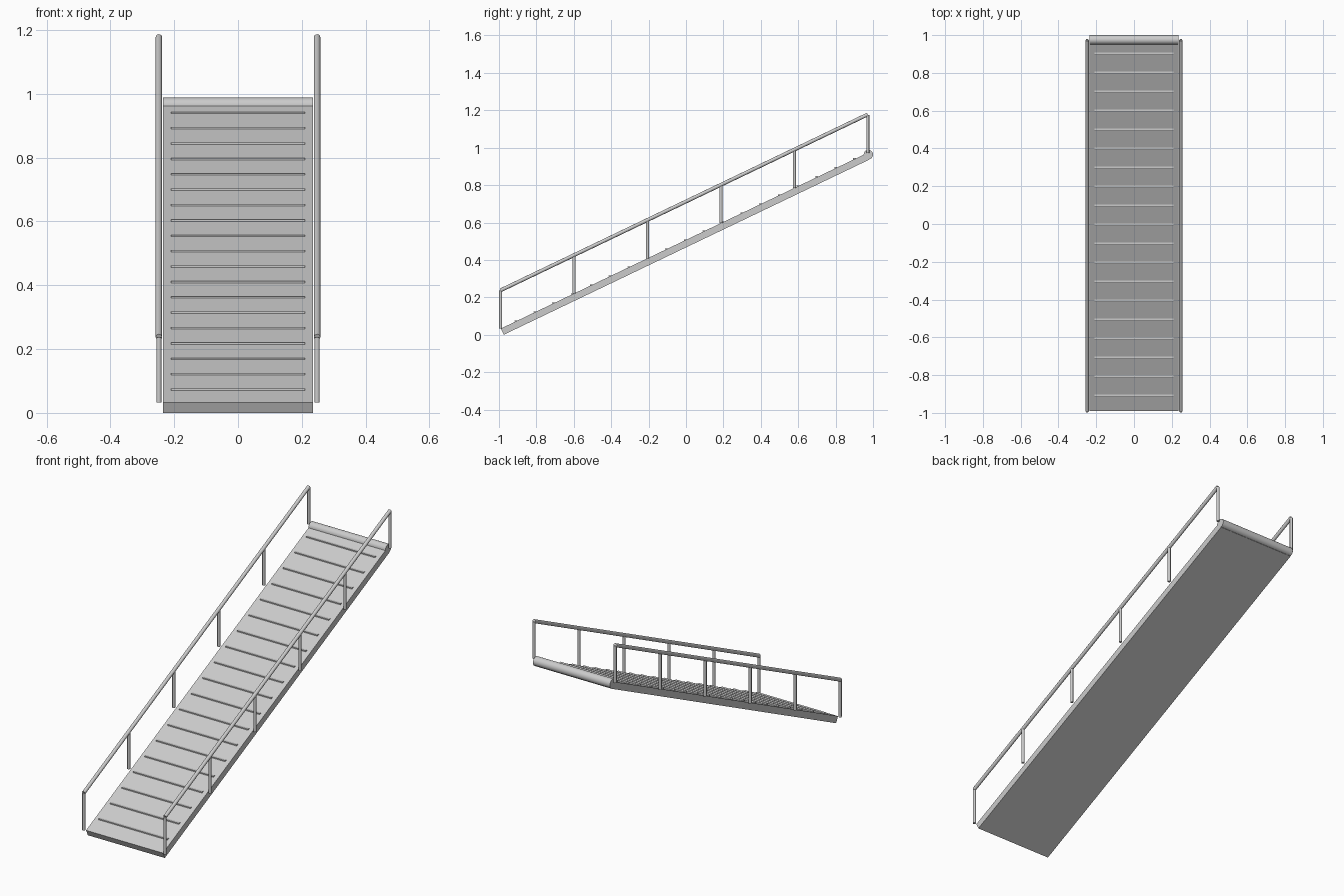
import bpy, bmesh, math
from mathutils import Vector

if "Cube" in bpy.data.objects:
    bpy.data.objects.remove(bpy.data.objects["Cube"])

SLOPE = 0.479                       # rise over run of the ramp
ANGLE = math.atan(SLOPE)
Y0, Y1 = -0.991, 0.972              # first and last post


def top_z(y):
    """Height of the walking surface at y."""
    return 0.033 + SLOPE * (y + 0.99)


grey = bpy.data.materials.new("metal grey")
grey.diffuse_color = (0.6, 0.6, 0.6, 1)
grey.use_nodes = True
grey.node_tree.nodes["Principled BSDF"].inputs["Base Color"].default_value = grey.diffuse_color


def finish(name, bm, smooth=False):
    bmesh.ops.recalc_face_normals(bm, faces=bm.faces)
    me = bpy.data.meshes.new(name)
    bm.to_mesh(me)
    bm.free()
    me.materials.append(grey)
    ob = bpy.data.objects.new(name, me)
    bpy.context.collection.objects.link(ob)
    if smooth:
        bpy.ops.object.select_all(action='DESELECT')
        ob.select_set(True)
        bpy.context.view_layer.objects.active = ob
        bpy.ops.object.shade_smooth_by_angle(angle=math.radians(40))
    return ob


def rod(name, a, b, radius, sides=16):
    a, b = Vector(a), Vector(b)
    bm = bmesh.new()
    bmesh.ops.create_cone(bm, cap_ends=True, segments=sides, radius1=radius,
                          radius2=radius, depth=(b - a).length)
    bm.transform((b - a).to_track_quat('Z', 'Y').to_matrix().to_4x4())
    bmesh.ops.translate(bm, verts=bm.verts, vec=(a + b) / 2)
    return finish(name, bm, True)


# Sloping deck: side profile extruded across the width
t = 0.033 / math.cos(ANGLE)
drop = Vector((0, t * math.sin(ANGLE), -t * math.cos(ANGLE)))
front = Vector((-0.235, -0.99, 0.033))
back = Vector((-0.235, 0.966, top_z(0.966)))
bm = bmesh.new()
face = bm.faces.new([bm.verts.new(p) for p in (front, back, back + drop, front + drop)])
ext = bmesh.ops.extrude_face_region(bm, geom=[face])
bmesh.ops.translate(bm, vec=(0.47, 0, 0),
                    verts=[g for g in ext["geom"] if isinstance(g, bmesh.types.BMVert)])
finish("deck", bm)

# Round hinge bar at the upper end
rod("hinge_bar", (-0.235, 0.975, 0.963), (0.235, 0.975, 0.963), 0.025, 32)

# Level foot cleats across the deck
for i in range(19):
    y = -0.91 + i * 0.1006
    bm = bmesh.new()
    bmesh.ops.create_cube(bm, size=1)
    bmesh.ops.scale(bm, verts=bm.verts, vec=(0.42, 0.014, 0.006))
    bmesh.ops.translate(bm, verts=bm.verts, vec=(0, y, top_z(y) + 0.002))
    finish(f"cleat_{i + 1}", bm)

# Handrails and posts on both sides
for side, s in (("left", -1), ("right", 1)):
    x = 0.248 * s
    rod(f"{side}_handrail", (x, Y0, top_z(Y0) + 0.205), (x, Y1, top_z(Y1) + 0.205), 0.010)
    for i in range(6):
        y = Y0 + (Y1 - Y0) * i / 5
        rod(f"{side}_post_{i + 1}", (x, y, top_z(y)), (x, y, top_z(y) + 0.203), 0.008)
